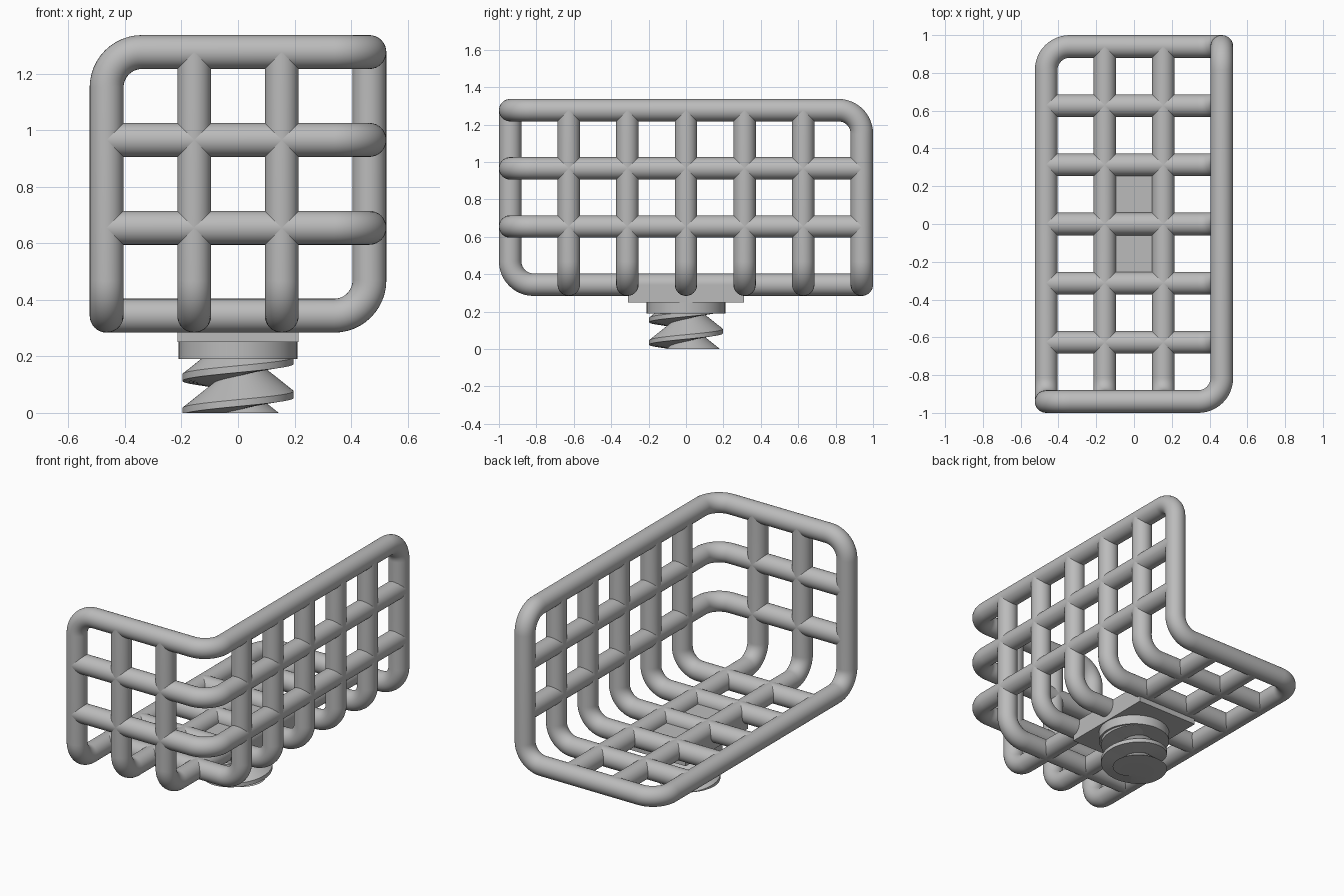
import bpy, bmesh, math
from mathutils import Vector

if "Cube" in bpy.data.objects:
    bpy.data.objects.remove(bpy.data.objects["Cube"], do_unlink=True)

grey = bpy.data.materials.new("light grey")
grey.use_nodes = True
grey.diffuse_color = (0.5, 0.5, 0.5, 1)
grey.node_tree.nodes["Principled BSDF"].inputs["Base Color"].default_value = grey.diffuse_color

X, Y, LOW, HIGH = 0.465, 0.94, 0.344, 1.277   # bar centre lines at the basket limits
TUBE, BEND = 0.06, 0.125


def fillet(before, corner, after, steps=12):
    """Points of a right-angle bend that rounds off a corner."""
    a, b = (before - corner).normalized(), (after - corner).normalized()
    centre = corner + (a + b) * BEND
    angles = [math.pi / 2 * i / steps for i in range(steps + 1)]
    return [centre - b * BEND * math.cos(t) - a * BEND * math.sin(t) for t in angles]


def tube(name, corners, closed=False):
    """Round tube through the corners, with every inner corner bent."""
    pts = [Vector(c) for c in corners]
    n = len(pts)
    path = []
    for i, p in enumerate(pts):
        if closed or 0 < i < n - 1:
            path += fillet(pts[i - 1], p, pts[(i + 1) % n])
        else:
            path.append(p)
    curve = bpy.data.curves.new(name, "CURVE")
    curve.dimensions = "3D"
    curve.bevel_depth = TUBE
    curve.bevel_resolution = 14
    curve.use_fill_caps = True
    spline = curve.splines.new("POLY")
    spline.points.add(len(path) - 1)
    for sp, p in zip(spline.points, path):
        sp.co = (*p, 1)
    spline.use_cyclic_u = closed
    curve.materials.append(grey)
    obj = bpy.data.objects.new(name, curve)
    bpy.context.collection.objects.link(obj)
    bpy.ops.object.select_all(action="DESELECT")
    obj.select_set(True)
    bpy.context.view_layer.objects.active = obj
    bpy.ops.object.convert(target="MESH")
    bpy.ops.object.shade_smooth_by_angle(angle=math.radians(40))


def mesh_object(name, bm, smooth_angle=30):
    mesh = bpy.data.meshes.new(name)
    bmesh.ops.recalc_face_normals(bm, faces=bm.faces)
    bm.to_mesh(mesh)
    bm.free()
    mesh.materials.append(grey)
    obj = bpy.data.objects.new(name, mesh)
    bpy.context.collection.objects.link(obj)
    bpy.ops.object.select_all(action="DESELECT")
    obj.select_set(True)
    bpy.context.view_layer.objects.active = obj
    bpy.ops.object.shade_smooth_by_angle(angle=math.radians(smooth_angle))


# Outer rim running round the three open edges
tube("basket_rim", [(-X, Y, LOW), (X, Y, LOW), (X, Y, HIGH), (X, -Y, HIGH),
                    (-X, -Y, HIGH), (-X, -Y, LOW)], closed=True)

# Bars from the floor up the long side
for i in range(1, 6):
    y = -Y + 2 * Y * i / 6
    tube(f"floor_to_side_bar_{i}", [(-X, y, LOW), (X, y, LOW), (X, y, HIGH)])

# Bars from the floor up the front, and bars from the front round to the side
for i in (1, 2):
    x = -X + 2 * X * i / 3
    z = LOW + (HIGH - LOW) * i / 3
    tube(f"floor_to_front_bar_{i}", [(x, Y, LOW), (x, -Y, LOW), (x, -Y, HIGH)])
    tube(f"front_to_side_bar_{i}", [(-X, -Y, z), (X, -Y, z), (X, Y, z)])

# Mounting plate under the floor
bm = bmesh.new()
bmesh.ops.create_cube(bm, size=1)
bmesh.ops.scale(bm, vec=(0.43, 0.62, LOW - 0.25), verts=bm.verts)
bmesh.ops.translate(bm, vec=(0, 0, (LOW + 0.25) / 2), verts=bm.verts)
mesh_object("mounting_plate", bm)

# Round collar
bm = bmesh.new()
bmesh.ops.create_cone(bm, cap_ends=True, segments=64, radius1=0.21, radius2=0.21, depth=0.062)
bmesh.ops.translate(bm, vec=(0, 0, 0.221), verts=bm.verts)
mesh_object("collar", bm)

# Screw: a buttress profile swept along a helix, cut flat at both ends
PITCH, SEG = 0.12, 64
profile = [(0.197, -0.012), (0.197, 0.012), (0.09, PITCH - 0.024), (0.197, PITCH - 0.012)]
bm = bmesh.new()
rows = []
for i in range(-3 * SEG, 2 * SEG + 1):
    t = math.tau * i / SEG
    lift = 0.065 + PITCH * i / SEG
    rows.append([bm.verts.new((r * math.cos(t), r * math.sin(t), lift + h)) for r, h in profile])
for a, b in zip(rows, rows[1:]):
    for j in range(len(profile) - 1):
        bm.faces.new((a[j], b[j], b[j + 1], a[j + 1]))
bmesh.ops.remove_doubles(bm, verts=bm.verts, dist=0.0005)
for height, normal in ((0, -1), (0.2, 1)):
    cut = bmesh.ops.bisect_plane(bm, geom=bm.verts[:] + bm.edges[:] + bm.faces[:], dist=1e-5,
                                 plane_co=(0, 0, height), plane_no=(0, 0, normal), clear_outer=True)
    edges = [e for e in cut["geom_cut"] if isinstance(e, bmesh.types.BMEdge)]
    bmesh.ops.triangle_fill(bm, edges=edges, use_beauty=True)
mesh_object("screw_thread", bm)
